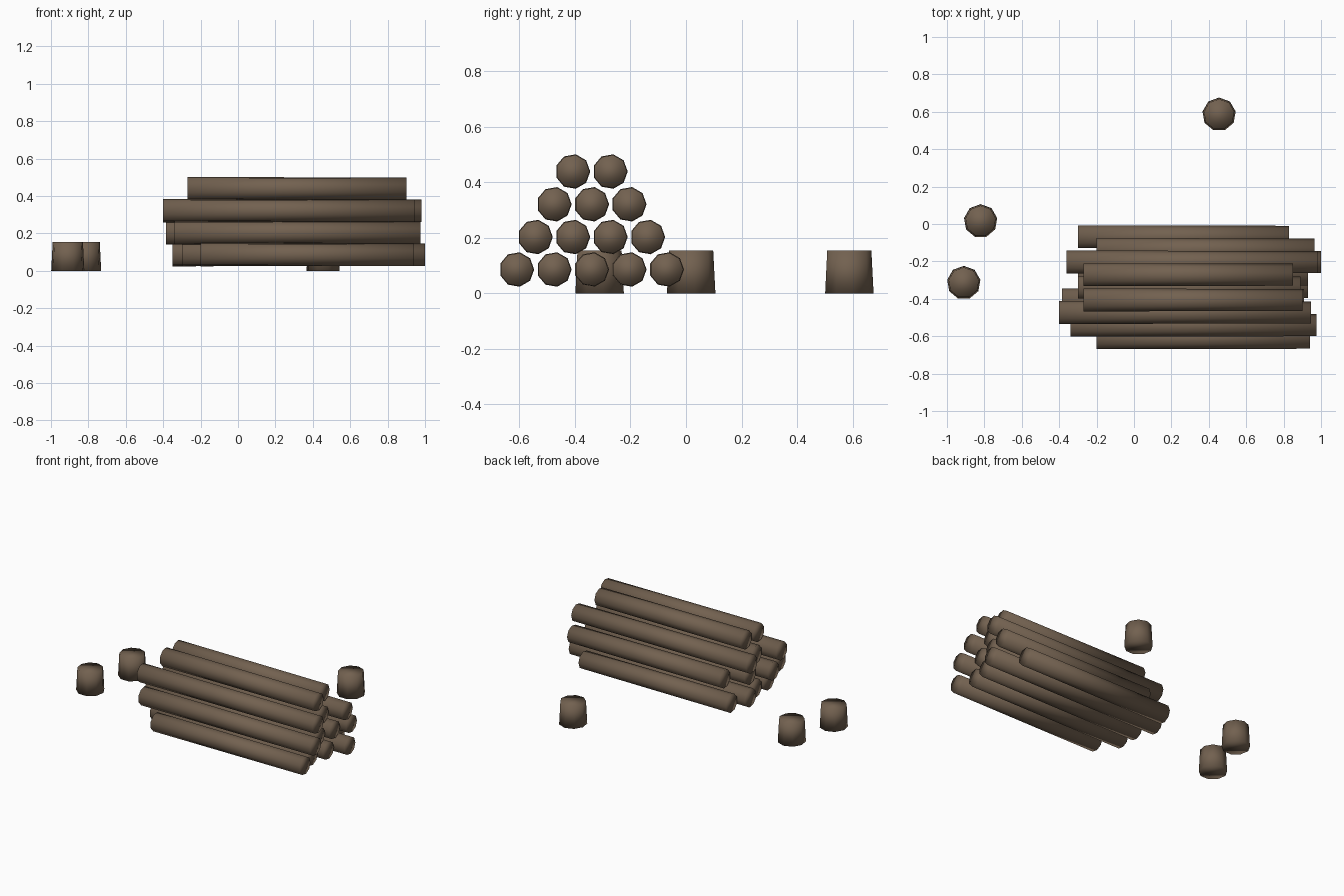
import bpy
from math import pi
from mathutils import Matrix

default = bpy.data.objects.get("Cube")
if default:
    bpy.data.objects.remove(default, do_unlink=True)

bark = bpy.data.materials.new("brown bark")
bark.use_nodes = True
colour = (0.17, 0.12, 0.08, 1)
bark.diffuse_color = colour
bark.node_tree.nodes["Principled BSDF"].inputs["Base Color"].default_value = colour

SIDES = 9
LOG_R = 0.063


def trunk(name, r_base, r_top, length, placement):
    """Tapered, softly shaded trunk piece along its local z axis."""
    bpy.ops.mesh.primitive_cone_add(vertices=SIDES, radius1=r_base,
                                    radius2=r_top, depth=length)
    ob = bpy.context.object
    ob.name = name
    ob.data.transform(placement)
    ob.data.materials.append(bark)
    bpy.ops.object.shade_smooth()


# Stacked logs: each row has its height, first y and the x ends of its logs
rows = [
    (0.086, -0.61, [(-0.2, 0.94), (-0.3, 0.9), (-0.3, 0.93), (-0.35, 1.0), (-0.3, 0.83)]),
    (0.203, -0.543, [(-0.34, 0.975), (-0.385, 0.91), (-0.3, 0.93), (-0.2, 0.965)]),
    (0.321, -0.475, [(-0.4, 0.945), (-0.3, 0.89), (-0.36, 0.98)]),
    (0.439, -0.408, [(-0.27, 0.9), (-0.27, 0.85)]),
]
for level, (z, y, ends) in enumerate(rows, 1):
    for i, (x0, x1) in enumerate(ends):
        place = (Matrix.Translation(((x0 + x1) / 2, y + i * 0.135, z))
                 @ Matrix.Rotation(pi / 2, 4, 'Y'))
        trunk(f"log_row_{level}_{i + 1}", LOG_R, LOG_R * 0.96, x1 - x0, place)

# Upright stumps standing around the pile
HEIGHT = 0.155
for name, x, y in [("back_stump", 0.455, 0.586), ("side_stump", -0.82, 0.016),
                   ("front_stump", -0.91, -0.314)]:
    trunk(name, 0.09, 0.082, HEIGHT, Matrix.Translation((x, y, HEIGHT / 2)))
